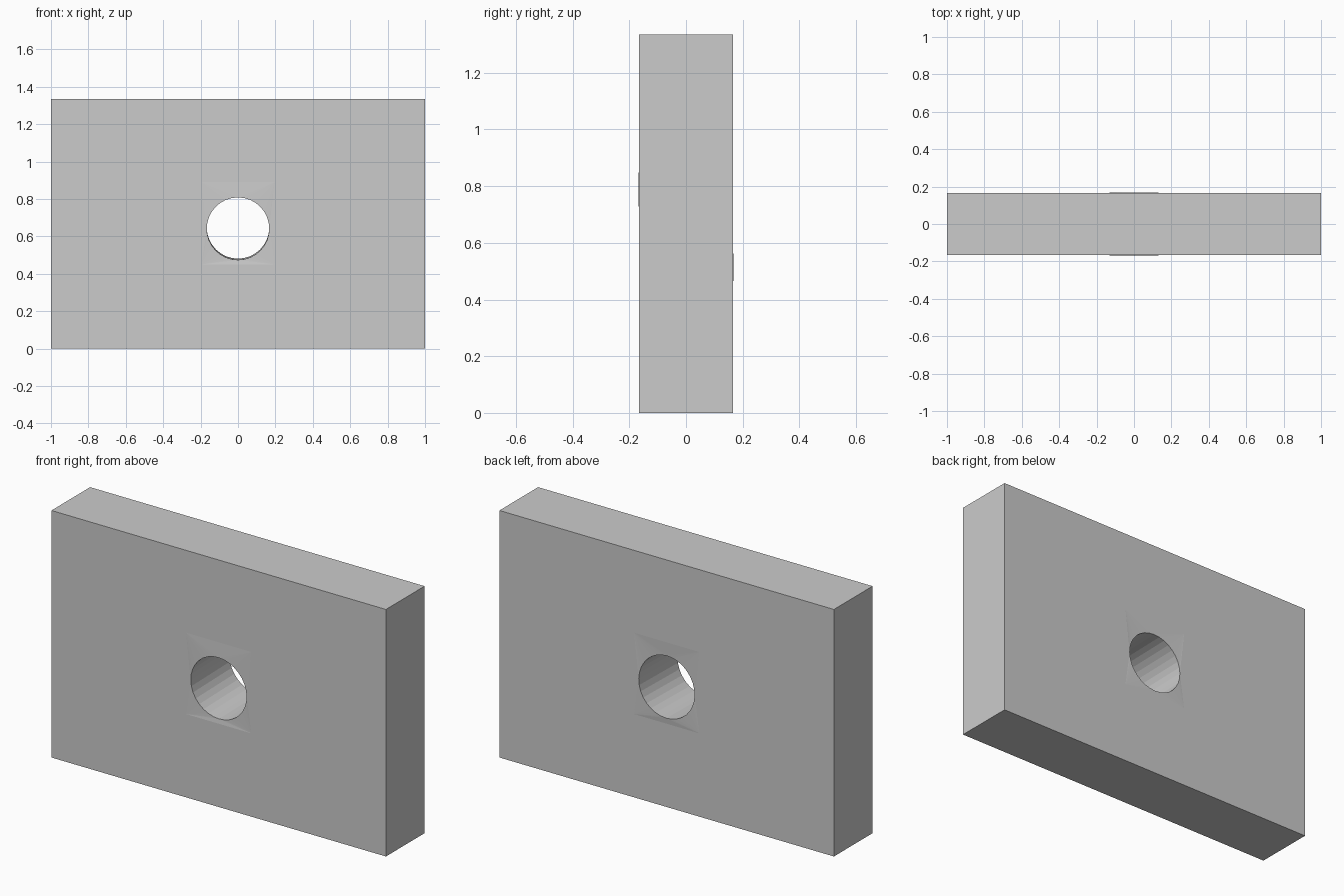
import bpy, bmesh, math

if "Cube" in bpy.data.objects:
    bpy.data.objects.remove(bpy.data.objects["Cube"])

HALF_W, HALF_D, HEIGHT = 1.0, 0.165, 1.335
HOLE_R, HOLE_Z, SIDES, TILT = 0.167, 0.645, 32, 0.02

bm = bmesh.new()


def build_face(side):
    """One broad face (side -1 front, 1 back): frame, raised patch and hole rim."""
    y = side * HALF_D
    signs = [(1, 1), (-1, 1), (-1, -1), (1, -1)]
    outer = [bm.verts.new((sx * HALF_W, y, HEIGHT if sz > 0 else 0)) for sx, sz in signs]
    patch = [bm.verts.new((sx * 0.195, y, 0.89 if sz > 0 else 0.45)) for sx, sz in signs]
    # the bore is tilted slightly, so each rim leans out of the flat face
    rim = []
    for i in range(SIDES):
        a = 2 * math.pi * i / SIDES
        dz = HOLE_R * math.sin(a)
        rim.append(bm.verts.new((HOLE_R * math.cos(a), y - TILT * dz,
                                 HOLE_Z + dz + TILT * y)))
    q = SIDES // 4
    for k in range(4):
        n = (k + 1) % 4
        bm.faces.new((outer[k], outer[n], patch[n], patch[k]))
        bm.faces.new((patch[k], patch[n], rim[(k + 1) * q % SIDES]))
        for i in range(k * q, (k + 1) * q):
            bm.faces.new((patch[k], rim[(i + 1) % SIDES], rim[i]))
    return outer, rim


# join the outer walls and the bore between front and back
front, back = build_face(-1), build_face(1)
for a, b in zip(front, back):
    for i in range(len(a)):
        j = (i + 1) % len(a)
        bm.faces.new((a[i], a[j], b[j], b[i]))
bmesh.ops.recalc_face_normals(bm, faces=bm.faces)

mesh = bpy.data.meshes.new("drilled_block")
bm.to_mesh(mesh)
bm.free()
bpy.context.collection.objects.link(bpy.data.objects.new("drilled_block", mesh))
